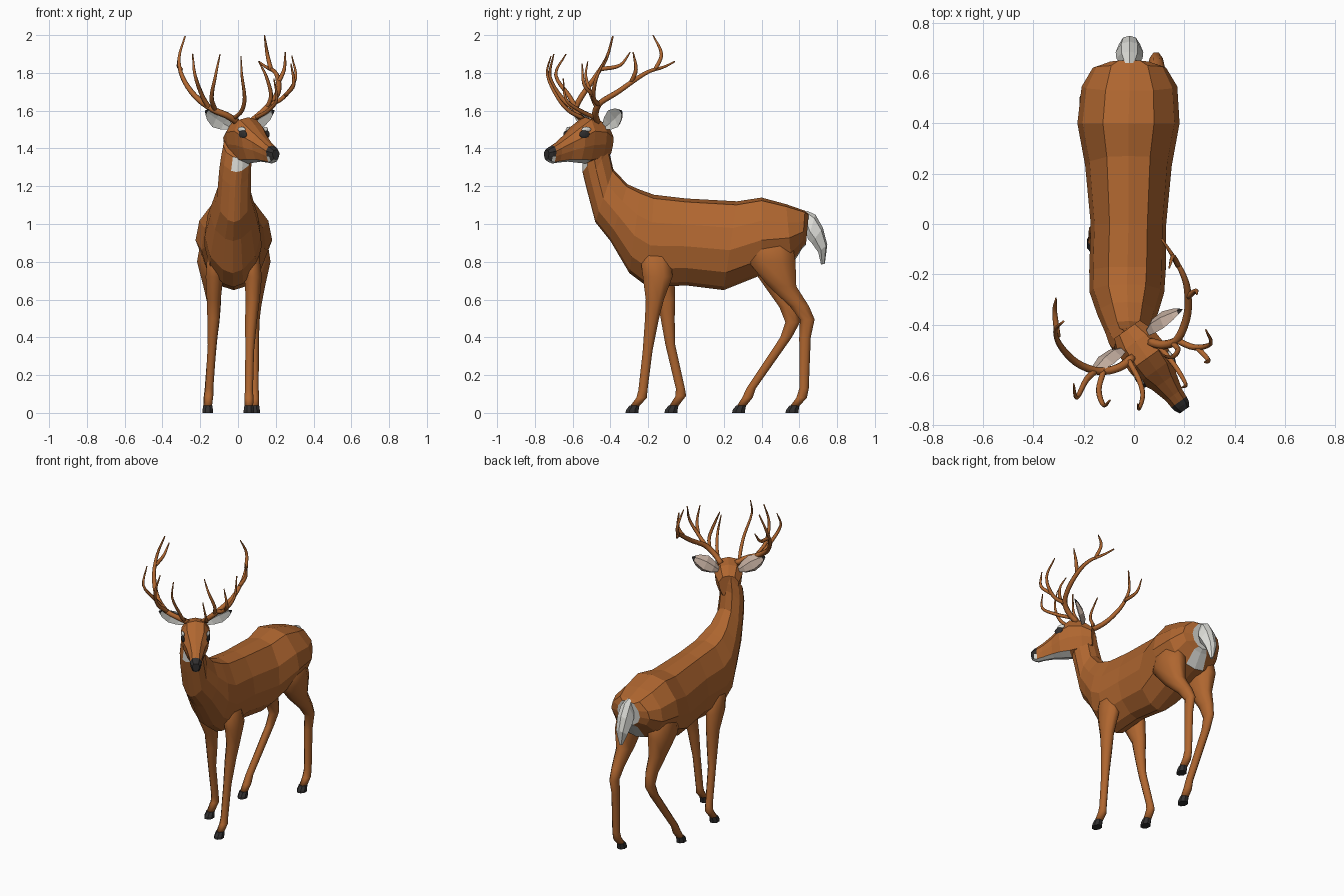
import bpy, bmesh, math
from mathutils import Vector, Quaternion


def mat(name, r, g, b):
    m = bpy.data.materials.new(name)
    m.diffuse_color = (r, g, b, 1)
    return m


BROWN = mat("brown_coat", 0.43, 0.133, 0.029)
WHITE = mat("white_fur", 0.72, 0.72, 0.68)
DARK = mat("dark_horn", 0.03, 0.028, 0.028)
PALE = mat("pale_ear", 0.52, 0.40, 0.33)


def loft(name, rings, mats, rule=None, smooth=False):
    """Skin a list of equal-length rings and cap both ends."""
    bm = bmesh.new()
    vr = [[bm.verts.new(p) for p in r] for r in rings]
    n = len(rings[0])
    for a, b in zip(vr, vr[1:]):
        for i in range(n):
            j = (i + 1) % n
            bm.faces.new((a[i], a[j], b[j], b[i]))
    bm.faces.new(vr[0])
    bm.faces.new(vr[-1])
    bmesh.ops.recalc_face_normals(bm, faces=bm.faces)
    for f in bm.faces:
        f.smooth = smooth
        if rule:
            f.material_index = rule(f.calc_center_median(), f.normal)
    me = bpy.data.meshes.new(name)
    bm.to_mesh(me)
    bm.free()
    for m in mats:
        me.materials.append(m)
    ob = bpy.data.objects.new(name, me)
    bpy.context.collection.objects.link(ob)
    return ob


def body_ring(top, bottom, side, hw, half):
    """Symmetric ring between a top and bottom point; half = (width, depth) fractions."""
    pts = [(w, d) for w, d in half] + [(-w, d) for w, d in reversed(half[1:-1])]
    return [top.lerp(bottom, d) + side * (w * hw) for w, d in pts]


def ellipse(c, rx, ry, n=8):
    return [Vector((c[0] + rx * math.cos(2 * math.pi * (i + .5) / n),
                    c[1] + ry * math.sin(2 * math.pi * (i + .5) / n), c[2])) for i in range(n)]


# --- torso and neck: centre x, top y, z, bottom y, z, half width
X = Vector((1, 0, 0))
TORSO = [(-.018, .65, 1.055, .635, .89, .085), (-.018, .63, 1.07, .615, .87, .145),
         (-.018, .53, 1.105, .56, .78, .19), (-.022, .40, 1.14, .40, .73, .203),
         (-.022, .27, 1.12, .20, .65, .172), (-.022, 0, 1.135, 0, .675, .15),
         (-.026, -.17, 1.155, -.20, .665, .152), (-.028, -.24, 1.18, -.30, .74, .148),
         (-.026, -.31, 1.21, -.40, .91, .12), (-.022, -.385, 1.29, -.48, 1.01, .09),
         (-.015, -.41, 1.40, -.53, 1.20, .084), (-.008, -.413, 1.45, -.548, 1.275, .082),
         (0, -.42, 1.50, -.55, 1.35, .078)]
HALF = [(0, 0), (.5, .04), (.9, .3), (1, .55), (.8, .8), (.35, .96), (0, 1)]


def torso_rule(c, n):
    throat = c.y < -.5 and c.z > 1.28 and -.02 < c.x < .06
    rump = c.y > .64 or (c.y > .56 and c.z < .9 and abs(c.x + .02) < .045)
    return 1 if throat or rump else 0


loft("torso_and_neck", [body_ring(Vector((x, a, b)), Vector((x, c, d)), X, w, HALF)
                        for x, a, b, c, d, w in TORSO], [BROWN, WHITE], torso_rule)

# --- tail
loft("tail", [body_ring(Vector((-.018, a, b)), Vector((-.018, c, d)), X, w,
                        [(0, 0), (.6, .15), (1, .7), (.5, 1), (0, 1)])
              for a, b, c, d, w in [(.64, 1.07, .63, 1.0, .03), (.685, 1.05, .645, .92, .052),
                                    (.725, .98, .665, .90, .055), (.748, .89, .70, .85, .042),
                                    (.735, .79, .715, .785, .01)]], [WHITE])

# --- legs: shared radii, individual joint positions
FRONT_R = [(.045, .09), (.05, .085), (.04, .052), (.035, .04), (.025, .028), (.023, .026),
           (.026, .03), (.024, .026)]
HIND_R = [(.06, .12), (.078, .135), (.052, .08), (.036, .055), (.029, .042), (.025, .033),
          (.023, .027), (.026, .03), (.024, .026)]


def leg(name, radii, joints):
    loft(name, [ellipse(c, *r) for c, r in zip(joints, radii)], [BROWN], smooth=True)
    x, y, z = joints[-1]
    loft(name + "_hoof", [ellipse((x, y, z + .005), .026, .028), ellipse((x, y - .012, .015), .03, .036),
                          ellipse((x, y - .014, 0), .03, .037)], [DARK])


leg("front_leg_left", FRONT_R, [(.06, -.17, .92), (.08, -.15, .72), (.078, -.165, .6),
    (.07, -.18, .5), (.062, -.203, .33), (.058, -.228, .12), (.058, -.235, .08), (.058, -.272, .035)])
leg("front_leg_right", FRONT_R, [(-.115, -.17, .92), (-.125, -.14, .72), (-.128, -.105, .6),
    (-.13, -.097, .5), (-.137, -.083, .36), (-.152, -.03, .13), (-.155, -.027, .09), (-.16, -.066, .035)])
leg("hind_leg_left", HIND_R, [(.09, .44, .98), (.10, .455, .80), (.095, .51, .67), (.09, .60, .565),
    (.088, .642, .495), (.088, .63, .40), (.088, .625, .13), (.088, .612, .08), (.088, .575, .035)])
leg("hind_leg_right", HIND_R, [(-.13, .44, .98), (-.145, .45, .80), (-.135, .49, .67), (-.125, .545, .56),
    (-.125, .565, .48), (-.132, .53, .40), (-.155, .345, .13), (-.158, .325, .08), (-.16, .292, .035)])

# --- head, turned to one side: F is forward, L is its left
O, F, L = Vector((.03, -.50, 0)), Vector((.58, -.81, 0)).normalized(), Vector((.81, .58, 0)).normalized()


def head_pt(t, s, z):
    return O + F * t + L * s + Vector((0, 0, z))


HEAD = [(-.10, 1.50, 1.36, .062), (-.04, 1.55, 1.335, .085), (.04, 1.565, 1.32, .09),
        (.10, 1.525, 1.325, .085), (.155, 1.48, 1.33, .058), (.22, 1.435, 1.325, .04),
        (.255, 1.415, 1.32, .037), (.274, 1.406, 1.326, .034), (.294, 1.392, 1.34, .023)]


def head_rule(c, n):
    t = (c - O).dot(F)
    if t > .26:
        return 2 if c.z > 1.345 else 1
    if t > .225 and c.z < 1.345:
        return 1
    return 1 if n.z < -.8 and .04 < t < .2 else 0


loft("head", [body_ring(head_pt(t, 0, a), head_pt(t, 0, b), L, w,
                        [(0, 0), (.6, .05), (1, .3), (.9, .6), (.6, .92), (0, 1)])
              for t, a, b, w in HEAD], [BROWN, WHITE, DARK], head_rule)


# --- eyes with pale brow marks, and ears
def blob(name, centre, size, material):
    bpy.ops.mesh.primitive_uv_sphere_add(segments=12, ring_count=8, radius=1, location=centre)
    ob = bpy.context.object
    ob.name, ob.scale = name, size
    ob.rotation_euler.z = math.atan2(F.y, F.x) - math.copysign(.25, (centre - O).dot(L))
    ob.data.materials.append(material)


for s, side in ((1, "left"), (-1, "right")):
    blob("eye_" + side, head_pt(.103, s * .079, 1.475), (.029, .009, .021), DARK)
    blob("brow_mark_" + side, head_pt(.09, s * .078, 1.501), (.027, .009, .014), WHITE)
    rings = []
    for k, h, d in [(0, .018, .02), (.2, .038, .034), (.5, .052, .034), (.78, .036, .02),
                    (.9, .02, .012), (1, .003, .002)]:
        c = head_pt(-.035, s * (.065 + .16 * k), 1.515 + .085 * k)
        up = (Vector((0, 0, 1)) - L * s * .5 + F * .35).normalized()
        # cupped cross-section: front centre is pushed back
        rings.append([c + up * h, c + up * h * .5 - F * d, c - up * h * .5 - F * d, c - up * h,
                      c - F * d * .4])

    def ear_rule(c, n, s=s):
        if (c - O).dot(L) * s > .212:
            return 2
        return 0 if n.dot(F) > 0 else 1
    loft("ear_" + side, rings, [WHITE, PALE, DARK], ear_rule)


# --- antlers: smoothed tapering tubes
def antler(name, r0, *pts):
    p = [Vector(q) for q in pts]
    p = [p[0] * 2 - p[1]] + p + [p[-1] * 2 - p[-2]]
    path = []
    for a, b, c, d in zip(p, p[1:], p[2:], p[3:]):
        for i in range(4):
            u = i / 4
            path.append(.5 * (2 * b + (c - a) * u + (2 * a - 5 * b + 4 * c - d) * u * u
                              + (3 * b - a - 3 * c + d) * u ** 3))
    path.append(p[-2])
    rings, side, m = [], Vector((.3, 1, .2)), len(path) - 1
    for i, c in enumerate(path):
        tan = (path[min(i + 1, m)] - path[max(i - 1, 0)]).normalized()
        side = (side - tan * side.dot(tan)).normalized()
        r = r0 * (1 - .75 * (i / m) ** 2)
        rings.append([c + Quaternion(tan, math.pi * k / 3) @ side * r for k in range(6)])
    loft(name, rings, [BROWN], smooth=True)


antler("right_beam", .018, (-.005, -.53, 1.54), (-.06, -.57, 1.575), (-.14, -.585, 1.61), (-.23, -.55, 1.68),
       (-.295, -.48, 1.78), (-.312, -.42, 1.88), (-.28, -.387, 1.995))
antler("right_back_tine", .012, (-.303, -.45, 1.82), (-.315, -.35, 1.84), (-.31, -.295, 1.91))
antler("right_outer_tine", .013, (-.15, -.58, 1.61), (-.19, -.62, 1.68), (-.228, -.69, 1.79), (-.24, -.635, 1.90))
antler("right_inner_tine", .013, (-.12, -.58, 1.60), (-.14, -.66, 1.67), (-.12, -.72, 1.78), (-.095, -.70, 1.90))
antler("right_brow_tine", .012, (-.02, -.545, 1.56), (.02, -.62, 1.60), (.035, -.68, 1.67),
       (.02, -.735, 1.79), (.015, -.715, 1.89))
antler("left_beam", .018, (.065, -.47, 1.54), (.12, -.48, 1.585), (.175, -.455, 1.64), (.212, -.36, 1.70),
       (.212, -.26, 1.77), (.19, -.19, 1.81), (.15, -.12, 1.83), (.11, -.06, 1.86))
antler("left_top_tine", .012, (.175, -.165, 1.815), (.155, -.13, 1.90), (.14, -.175, 2.0))
antler("left_back_tine", .012, (.214, -.29, 1.75), (.245, -.265, 1.82), (.25, -.28, 1.91))
antler("left_outer_tine", .013, (.165, -.46, 1.63), (.24, -.49, 1.67), (.305, -.475, 1.77), (.285, -.42, 1.89))
antler("left_side_tine", .012, (.25, -.49, 1.68), (.295, -.54, 1.74), (.28, -.55, 1.85))
antler("left_inner_tine", .012, (.15, -.47, 1.61), (.175, -.50, 1.68), (.15, -.53, 1.78), (.11, -.52, 1.86))
antler("left_brow_tine", .012, (.09, -.475, 1.56), (.16, -.56, 1.60), (.205, -.635, 1.66), (.19, -.65, 1.77))
